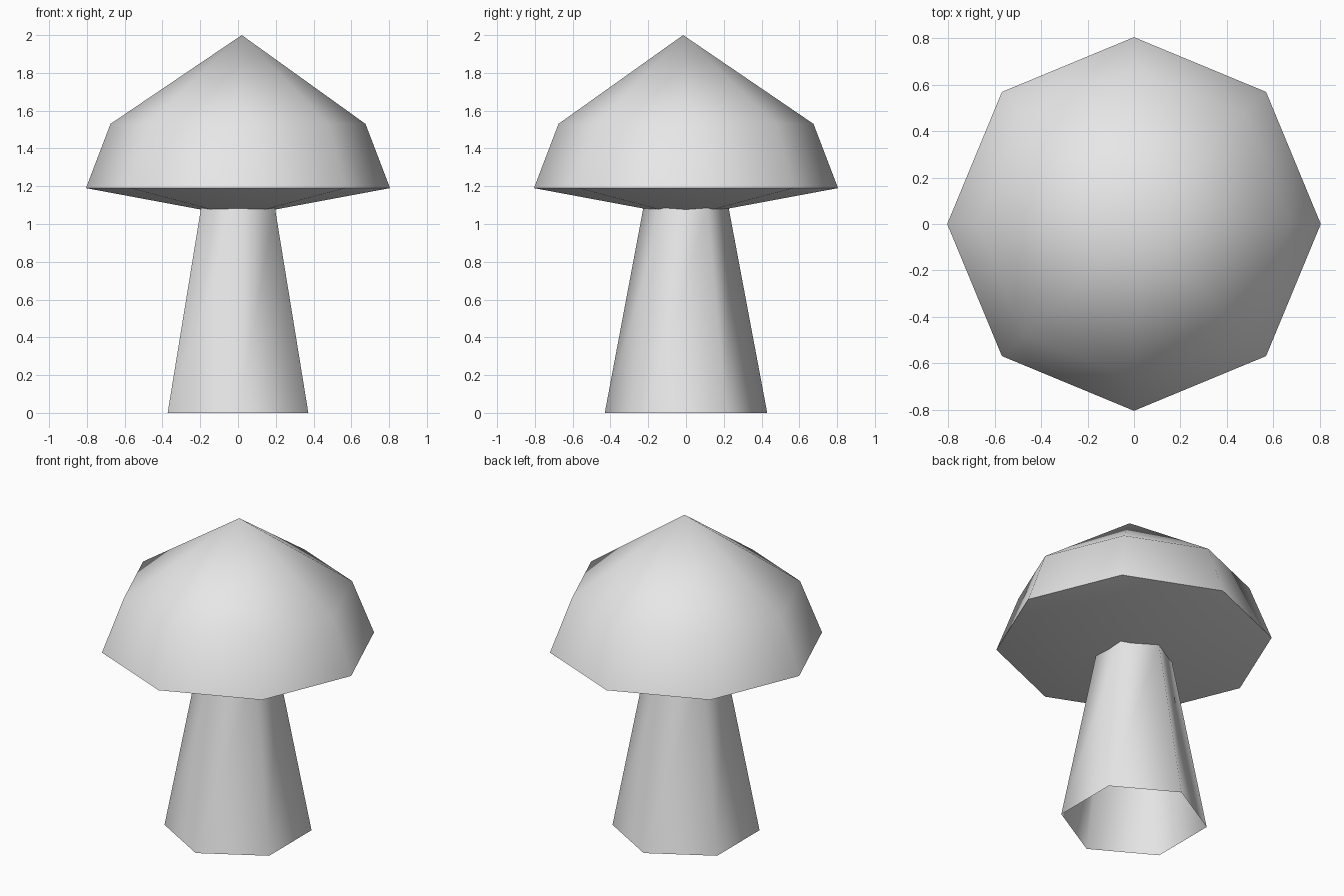
import bpy, bmesh, math

cube = bpy.data.objects.get("Cube")
if cube:
    bpy.data.objects.remove(cube, do_unlink=True)

grey = bpy.data.materials.new("light_grey")
grey.use_nodes = True
colour = (0.8, 0.8, 0.8, 1)
grey.diffuse_color = colour
grey.node_tree.nodes["Principled BSDF"].inputs["Base Color"].default_value = colour


def lathe(name, sides, rings, start=0.0, bottom_tip=None, top_tip=None):
    """Stack polygon rings (radius, height), optionally closed to points."""
    bm = bmesh.new()
    loops = []
    for radius, z in rings:
        angles = [start + math.tau * i / sides for i in range(sides)]
        loops.append([bm.verts.new((radius * math.cos(a), radius * math.sin(a), z))
                      for a in angles])
    for low, high in zip(loops, loops[1:]):
        for i in range(sides):
            j = (i + 1) % sides
            bm.faces.new((low[i], low[j], high[j], high[i]))
    for tip, loop in ((bottom_tip, loops[0][::-1]), (top_tip, loops[-1])):
        if tip:
            point = bm.verts.new(tip)
            for i in range(sides):
                bm.faces.new((loop[i], loop[(i + 1) % sides], point))
    for face in bm.faces:
        face.smooth = True
    mesh = bpy.data.meshes.new(name)
    bm.to_mesh(mesh)
    bm.free()
    mesh.set_sharp_from_angle(angle=math.radians(75))
    mesh.materials.append(grey)
    obj = bpy.data.objects.new(name, mesh)
    bpy.context.collection.objects.link(obj)
    return obj


# Hollow six-sided stem, open at the foot
lathe("stem", 6, [(0.43, 0), (0.225, 1.09)], start=math.pi / 2)

# Eight-sided cap with a shallow underside and an off-centre peak
lathe("cap", 8, [(0.805, 1.19), (0.675, 1.53)],
      bottom_tip=(0, 0, 1.04), top_tip=(0.02, -0.015, 2))
